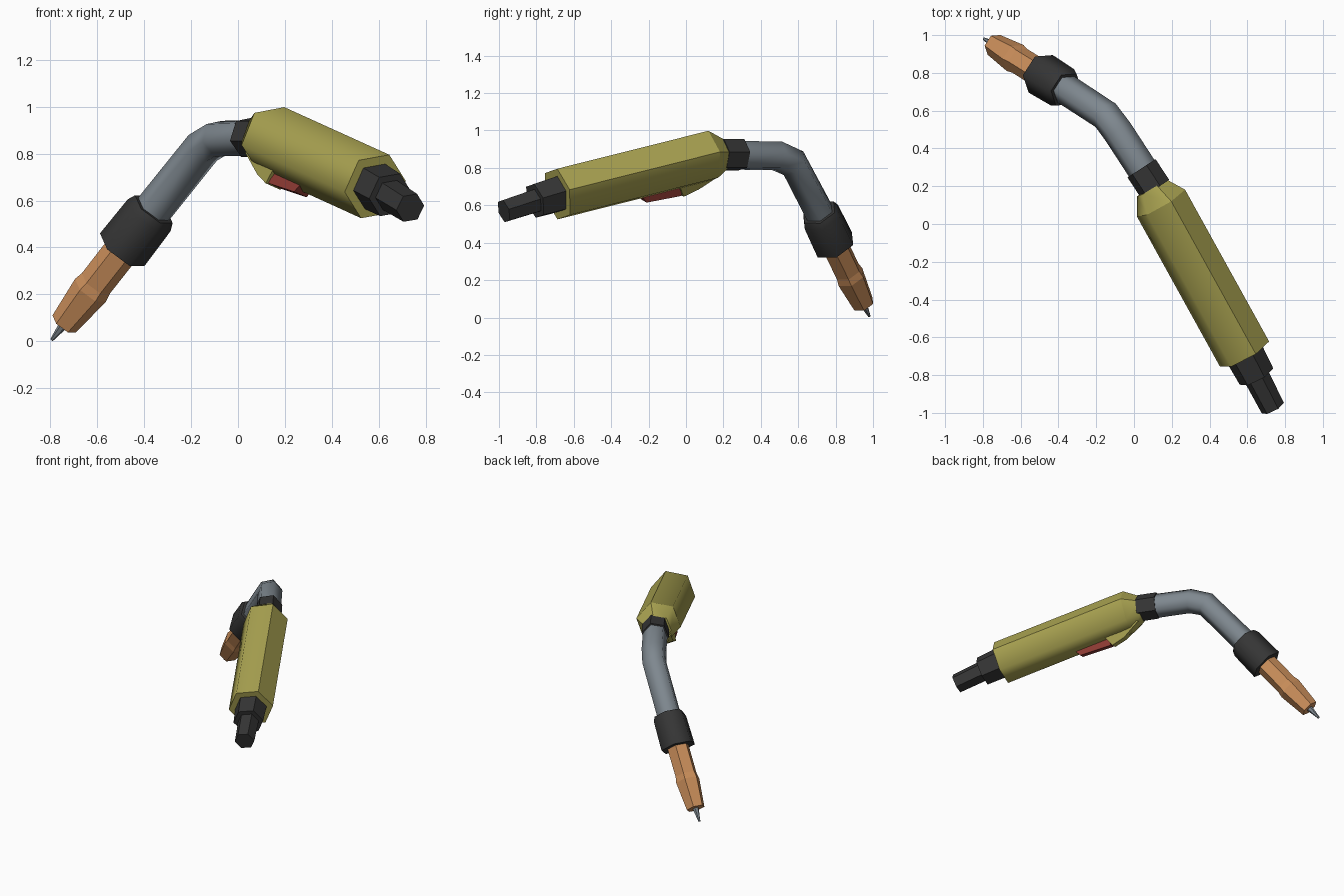
import bpy, bmesh, math
from mathutils import Vector

if "Cube" in bpy.data.objects:
    bpy.data.objects.remove(bpy.data.objects["Cube"])

# Tilted frame of the torch: u along handle, w up, n sideways
C = Vector((0.585, -0.688, 0.66))
u = Vector((-0.472, 0.855, 0.218)).normalized()
w = Vector((0.407, -0.007, 0.914))
w = (w - u * w.dot(u)).normalized()
n = w.cross(u)


def loc(s, h, side=0.0):
    return C + u * s + w * h + n * side


def material(name, col):
    m = bpy.data.materials.new(name)
    m.diffuse_color = (*col, 1)
    m.use_nodes = True
    m.node_tree.nodes["Principled BSDF"].inputs["Base Color"].default_value = m.diffuse_color
    return m


yellow = material("olive_yellow", (0.41, 0.375, 0.085))
dark = material("dark_rubber", (0.036, 0.036, 0.036))
steel = material("steel_grey", (0.21, 0.245, 0.275))
copper = material("copper", (0.60, 0.275, 0.105))
red = material("trigger_red", (0.28, 0.045, 0.035))


def finish(name, bm, mat):
    bmesh.ops.recalc_face_normals(bm, faces=bm.faces)
    me = bpy.data.meshes.new(name)
    bm.to_mesh(me)
    bm.free()
    me.materials.append(mat)
    ob = bpy.data.objects.new(name, me)
    bpy.context.collection.objects.link(ob)
    return ob


def sweep(name, stations, mat, smooth=False, ridges=(), sharp_rings=False):
    """Hexagonal tube through (point, radius) stations, corner pointing up."""
    bm = bmesh.new()
    pts = [Vector(p) for p, r in stations]
    rings = []
    for i, (p, r) in enumerate(stations):
        t_in = (pts[i] - pts[i - 1]).normalized() if i else None
        t_out = (pts[i + 1] - pts[i]).normalized() if i < len(pts) - 1 else None
        t = ((t_in or t_out) + (t_out or t_in)).normalized()
        up = t.cross(n).normalized()
        side = up.cross(t)
        rings.append([bm.verts.new(pts[i] + r * (up * math.cos(a) + side * math.sin(a)))
                      for a in (k * math.pi / 3 for k in range(6))])
    for a, b in zip(rings, rings[1:]):
        for k in range(6):
            bm.faces.new((a[k], a[(k + 1) % 6], b[(k + 1) % 6], b[k]))
    bm.faces.new(rings[0])
    bm.faces.new(rings[-1])
    if smooth:
        ids = {v: (i, k) for i, ring in enumerate(rings) for k, v in enumerate(ring)}
        for f in bm.faces:
            f.smooth = len(f.verts) == 4
        for e in bm.edges:
            (i0, k0), (i1, k1) = ids[e.verts[0]], ids[e.verts[1]]
            cap = i0 == i1 and i0 in (0, len(rings) - 1)
            if cap or (i0 == i1 and sharp_rings) or (i0 != i1 and k0 in ridges):
                e.smooth = False
    return finish(name, bm, mat)


def plate(name, outline, half, mat, half_low=None):
    """Side profile in (s, h) extruded both ways across the torch."""
    bm = bmesh.new()
    low = min(h for s, h in outline)
    sides = []
    for sg in (1, -1):
        sides.append([bm.verts.new(loc(s, h, sg * (half_low if half_low and h < low + 0.03 else half)))
                      for s, h in outline])
    a, b = sides
    for k in range(len(a)):
        j = (k + 1) % len(a)
        bm.faces.new((a[k], a[j], b[j], b[k]))
    bm.faces.new(a)
    bm.faces.new(b)
    return finish(name, bm, mat)


# Handle with tapered front end
sweep("handle", [(loc(0, 0), 0.148), (loc(0.935, -0.003), 0.148), (loc(1.03, -0.018), 0.09)],
      yellow, smooth=True, ridges=(0, 5), sharp_rings=True)

# Trigger and the guard in front of it
plate("trigger", [(0.49, -0.09), (0.535, -0.165), (0.755, -0.178), (0.755, -0.09)], 0.034, red)
plate("trigger_guard", [(0.72, -0.08), (0.765, -0.183), (0.86, -0.163), (0.99, -0.10), (0.96, -0.06)],
      0.06, yellow, 0.04)

# Strain relief and cable at the back
sweep("strain_relief", [(loc(0.02, 0), 0.106), (loc(-0.14, -0.006), 0.1)], dark)
sweep("cable", [(loc(-0.12, -0.006), 0.07), (loc(-0.335, -0.02), 0.066)], dark)

# Collar between handle and neck
sweep("neck_collar", [((0.112, 0.185, 0.87), 0.09), ((0.040, 0.295, 0.87), 0.09)], dark)

# Bent neck
d = Vector((-0.576, 0.357, -0.737)).normalized()
sweep("neck", [((0.07, 0.25, 0.868), 0.082), ((-0.085, 0.488, 0.864), 0.082),
               ((-0.15, 0.575, 0.825), 0.082), ((-0.375, 0.722, 0.545), 0.082)],
      steel, smooth=True)

# Lower sleeve, nozzle and wire on one straight axis
A = Vector((-0.494, 0.795, 0.39))


def on_axis(t):
    return A + d * t


sweep("nozzle_sleeve", [(on_axis(-0.235), 0.1), (on_axis(-0.2), 0.114), (on_axis(0), 0.118)],
      dark, smooth=True)
sweep("nozzle", [(on_axis(-0.02), 0.075), (on_axis(0.195), 0.074), (on_axis(0.235), 0.082),
                 (on_axis(0.43), 0.062)], copper)
sweep("welding_wire", [(on_axis(0.41), 0.024), (on_axis(0.522), 0.007)], steel)
